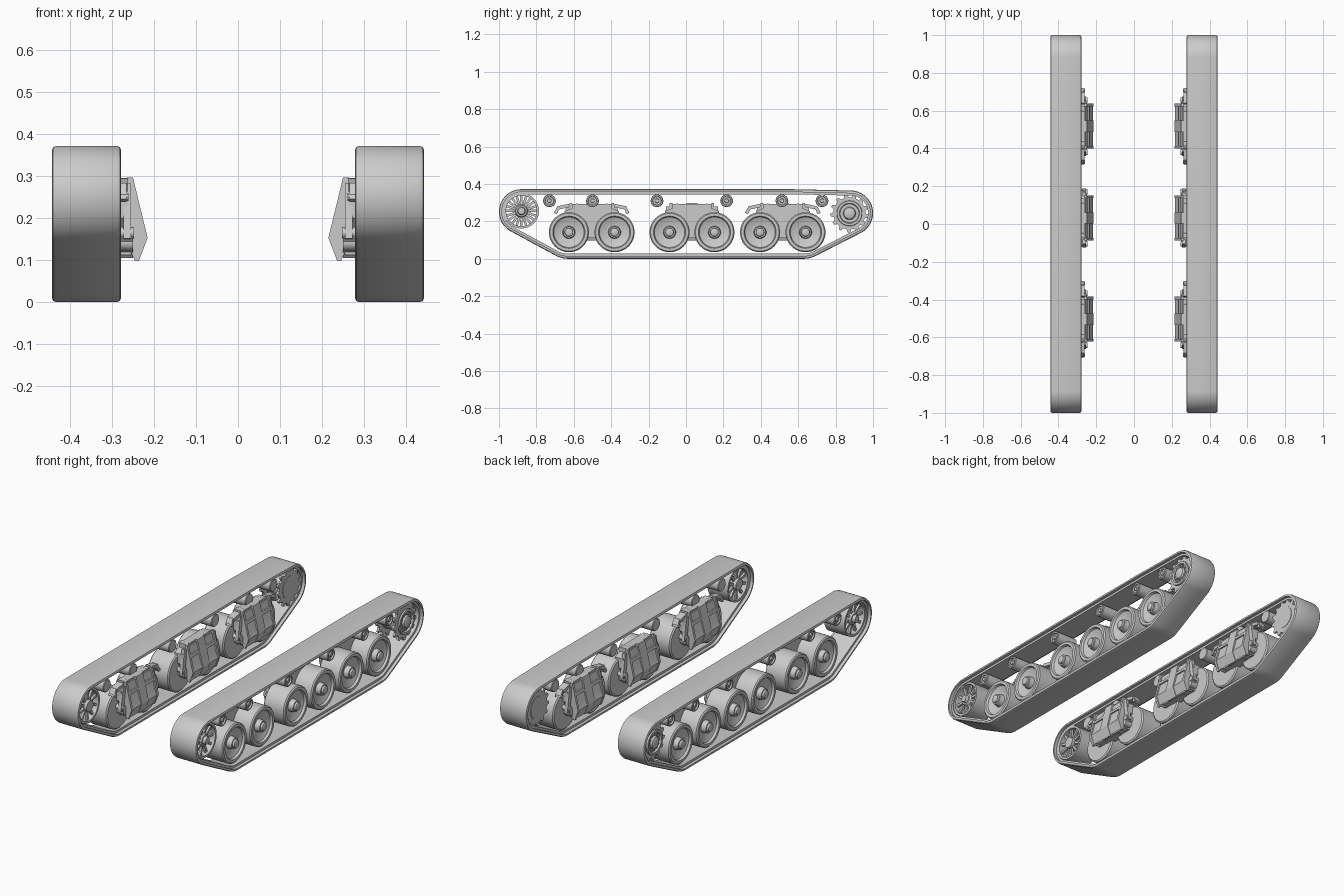
import bpy, bmesh
from math import sin, cos, pi, radians, hypot
from mathutils import Vector, Matrix

cube = bpy.data.objects.get("Cube")
if cube:
    bpy.data.objects.remove(cube, do_unlink=True)

GREY = (0.6, 0.6, 0.6, 1)
steel = bpy.data.materials.new("grey_steel")
steel.use_nodes = True
steel.diffuse_color = GREY
steel.node_tree.nodes["Principled BSDF"].inputs["Base Color"].default_value = GREY


def finish(name, bm, angle=32):
    """Turn a left-hand part into an object mirrored to the right."""
    bmesh.ops.recalc_face_normals(bm, faces=bm.faces)
    mesh = bpy.data.meshes.new(name)
    for f in bm.faces:
        f.smooth = True
    bm.to_mesh(mesh)
    bm.free()
    mesh.set_sharp_from_angle(angle=radians(angle))
    mesh.materials.append(steel)
    ob = bpy.data.objects.new(name, mesh)
    bpy.context.collection.objects.link(ob)
    ob.modifiers.new("Mirror", "MIRROR").use_mirror_merge = False
    return ob


def loft(bm, rings, closed):
    """Join equal rings of points with quads."""
    vs = [[bm.verts.new(p) for p in r] for r in rings]
    n = len(vs[0])
    for i in range(len(vs) if closed else len(vs) - 1):
        a, b = vs[i], vs[(i + 1) % len(vs)]
        for j in range(n):
            k = (j + 1) % n
            bm.faces.new((a[j], a[k], b[k], b[j]))
    if not closed:
        bm.faces.new(vs[0])
        bm.faces.new(vs[-1])


def lathe(bm, profile, y, z, segs=40):
    """Spin (x, radius) points around an axis parallel to x."""
    loft(bm, [[(x, y + r * cos(2 * pi * i / segs), z + r * sin(2 * pi * i / segs))
               for i in range(segs)] for x, r in profile], False)


def prism_x(bm, outline, x0, x1):
    """Extrude a (y, z) outline across x."""
    loft(bm, [[(x, y, z) for y, z in outline] for x in (x0, x1)], False)


def prism_y(bm, outline, y0, y1):
    """Extrude an (x, z) outline along y."""
    loft(bm, [[(x, y, z) for x, z in outline] for y in (y0, y1)], False)


def beam(bm, p, q, width, x0, x1):
    """Flat bar between two (y, z) points."""
    d = Vector(q) - Vector(p)
    n = Vector((-d.y, d.x)).normalized() * width / 2
    p, q = Vector(p), Vector(q)
    prism_x(bm, [p - n, q - n, q + n, p + n], x0, x1)


# Track belt wrapped around guide circles (y, z, radius)
guides = [(-0.88, 0.252, 0.12), (0.57, 0.252, 0.12), (0.88, 0.245, 0.12),
          (-0.63, 0.14, 0.14), (0.63, 0.14, 0.14)]
section = [(0.278, 0.011), (0.281, 0.003), (0.289, 0), (0.432, 0), (0.44, 0.003),
           (0.443, 0.011), (0.443, 0.015), (0.426, 0.015), (0.426, 0.027),
           (0.295, 0.027), (0.295, 0.015), (0.278, 0.015)]
belt, rings = bmesh.new(), []
STEPS = 128
for i in range(STEPS):
    u, v = cos(2 * pi * i / STEPS), sin(2 * pi * i / STEPS)
    y, z, r = max(guides, key=lambda g: g[0] * u + g[1] * v + g[2])
    rings.append([(x, y + (r - t) * u, z + (r - t) * v) for x, t in section])
loft(belt, rings, True)
finish("track_belt", belt)

# Road wheels with dished outer faces
AXLE_Z = 0.142
wheel = [(0.29, 0.1), (0.296, 0.107), (0.414, 0.107), (0.42, 0.101), (0.42, 0.086),
         (0.408, 0.081), (0.392, 0.045), (0.392, 0.034), (0.42, 0.03), (0.42, 0.023),
         (0.43, 0.021), (0.433, 0.015)]
for i, y in enumerate((-0.626, -0.382, -0.088, 0.152, 0.396, 0.639)):
    bm = bmesh.new()
    lathe(bm, wheel, y, AXLE_Z, 48)
    finish(f"road_wheel_{i + 1}", bm)

# Return rollers with a recessed cap
roller = [(0.29, 0.031), (0.293, 0.034), (0.417, 0.034), (0.42, 0.031), (0.42, 0.024),
          (0.412, 0.022), (0.412, 0.012), (0.42, 0.01)]
for i, y in enumerate((-0.73, -0.5, -0.155, 0.217, 0.513, 0.727)):
    bm = bmesh.new()
    lathe(bm, roller, y, 0.31, 24)
    finish(f"return_roller_{i + 1}", bm)

# Spoked idler: two rims with spokes around a hub
IY, IZ = -0.88, 0.256
bm = bmesh.new()
rim, SEGS = [(0.295, 0.082), (0.295, 0.094), (0.42, 0.094), (0.42, 0.082)], 48
loft(bm, [[(x, IY + r * cos(2 * pi * i / SEGS), IZ + r * sin(2 * pi * i / SEGS))
           for x, r in rim] for i in range(SEGS)], True)
lathe(bm, [(0.29, 0.03), (0.405, 0.036), (0.415, 0.03), (0.415, 0.022),
           (0.43, 0.018)], IY, IZ, 24)
for x, turn in ((0.305, 0.5), (0.395, 0)):
    for i in range(10):
        a = 2 * pi * (i + turn) / 10
        c, s = cos(a), sin(a)
        beam(bm, (IY + 0.025 * c, IZ + 0.025 * s), (IY + 0.086 * c, IZ + 0.086 * s),
             0.013, x, x + 0.012)
finish("idler_wheel", bm)

# Drive sprocket: drum, two toothed rings and a bolted hub
SY, SZ, TEETH = 0.874, 0.243, 13
bm = bmesh.new()
lathe(bm, [(0.296, 0.06), (0.41, 0.06), (0.416, 0.068), (0.424, 0.066), (0.424, 0.054),
           (0.414, 0.05), (0.414, 0.034), (0.426, 0.03), (0.432, 0.018)], SY, SZ)
for x in (0.298, 0.398):
    outline = []
    for i in range(TEETH):
        for f, r in ((0, 0.086), (0.35, 0.086), (0.55, 0.103), (0.8, 0.103)):
            a = 2 * pi * (i + f) / TEETH
            outline.append((SY + r * cos(a), SZ + r * sin(a)))
    prism_x(bm, outline, x, x + 0.012)
for i in range(12):
    a = 2 * pi * i / 12
    lathe(bm, [(0.41, 0.005), (0.42, 0.005)], SY + 0.042 * cos(a), SZ + 0.042 * sin(a), 6)
finish("drive_sprocket", bm)

# Suspension bogies between each pair of road wheels
rib = [(0.264, 0.297), (0.25, 0.297), (0.215, 0.153), (0.236, 0.098),
       (0.245, 0.098), (0.264, 0.14)]
web = [(0.264, 0.285), (0.256, 0.285), (0.23, 0.18), (0.218, 0.153),
       (0.237, 0.102), (0.264, 0.14)]
for i, (c, outer) in enumerate(((-0.504, True), (0.032, False), (0.518, True))):
    bm = bmesh.new()
    prism_y(bm, web, c - 0.11, c + 0.11)
    prism_y(bm, [(0.264, 0.245), (0.238, 0.245), (0.234, 0.228), (0.264, 0.228)],
            c - 0.112, c + 0.112)
    for s in (-1, 0, 1):
        w = 0.007 if s else 0.03
        prism_y(bm, rib, c + s * 0.112 - w, c + s * 0.112 + w)
    finish(f"bogie_housing_{i + 1}", bm)

    bm = bmesh.new()
    half = [(0.105, 0.294), (0.105, 0.27), (0.145, 0.255), (0.145, 0.2),
            (0.06, 0.11)]
    prism_x(bm, [(c + y, z) for y, z in half]
            + [(c - y, z) for y, z in reversed(half)], 0.262, 0.31)
    for s in (-1, 1):
        lathe(bm, [(0.262, 0.008), (0.315, 0.008)], c + s * 0.08, 0.288, 8)
    finish(f"bogie_frame_{i + 1}", bm)

    bm = bmesh.new()
    for s in (-1, 1):
        # swing arms down to the axles, with pivots and cross links
        beam(bm, (c + s * 0.125, 0.28), (c + s * 0.145, 0.15), 0.024, 0.254, 0.272)
        beam(bm, (c + s * 0.14, 0.16), (c + s * 0.1, 0.112), 0.022, 0.25, 0.28)
        lathe(bm, [(0.247, 0.014), (0.295, 0.014)], c + s * 0.138, 0.165, 12)
        lathe(bm, [(0.25, 0.02), (0.295, 0.02)], c + s * 0.122, AXLE_Z, 12)
        beam(bm, (c + s * 0.02, 0.122), (c + s * 0.12, 0.122), 0.02, 0.255, 0.295)
        if outer:
            # roller carriers reaching past the housing
            beam(bm, (c + s * 0.12, 0.285), (c + s * 0.18, 0.272), 0.018, 0.262, 0.3)
            beam(bm, (c + s * 0.175, 0.28), (c + s * 0.195, 0.242), 0.016, 0.265, 0.3)
            lathe(bm, [(0.26, 0.01), (0.3, 0.01)], c + s * 0.19, 0.25, 10)
    finish(f"bogie_arms_{i + 1}", bm)
